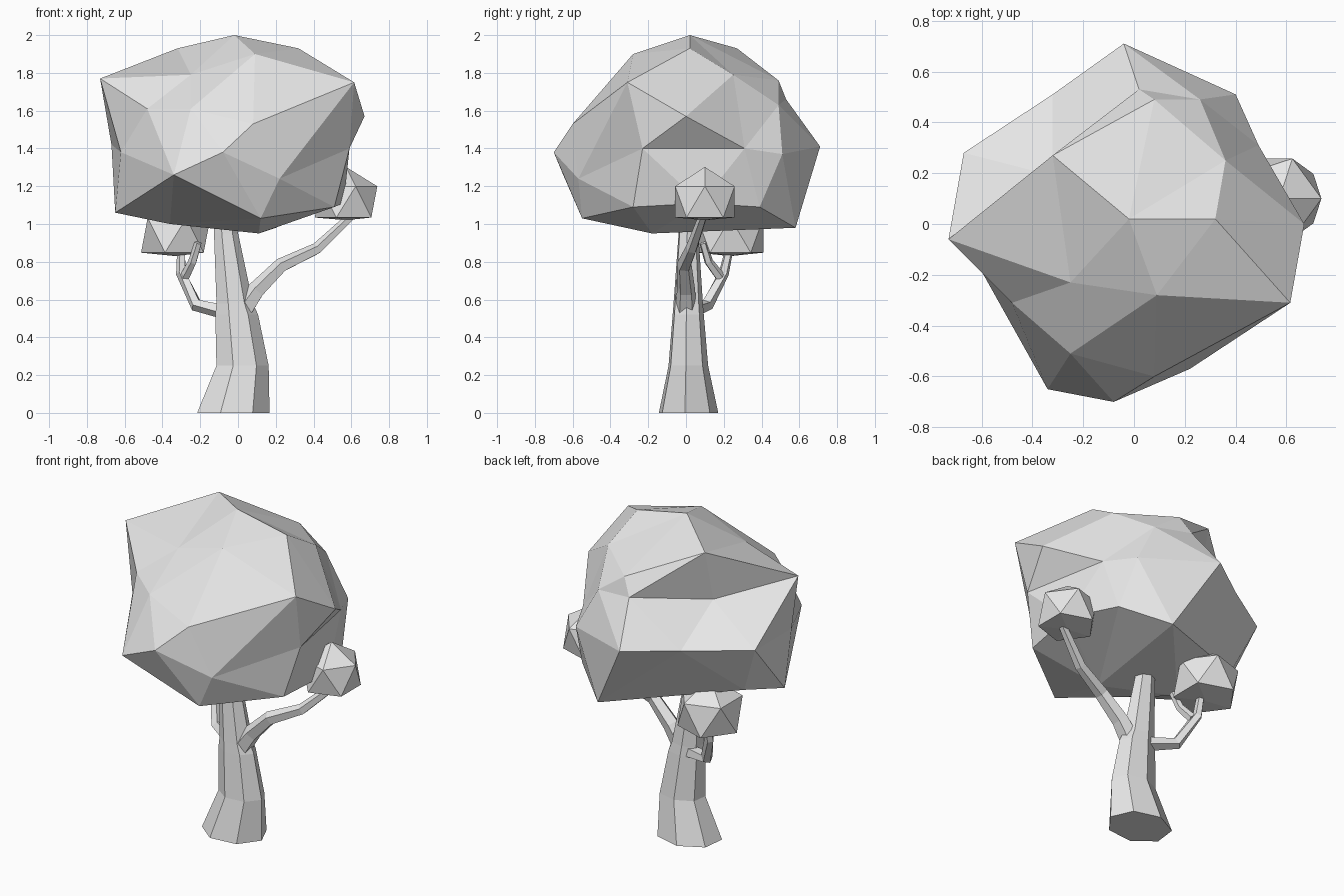
import bpy, bmesh, math
from mathutils import Vector

cube = bpy.data.objects.get("Cube")
if cube:
    bpy.data.objects.remove(cube, do_unlink=True)

grey = bpy.data.materials.new("pale_grey")
grey.use_nodes = True
GREY = (0.8, 0.8, 0.8, 1)
grey.diffuse_color = GREY
grey.node_tree.nodes["Principled BSDF"].inputs["Base Color"].default_value = GREY


def finish(bm, name):
    bmesh.ops.recalc_face_normals(bm, faces=bm.faces)
    mesh = bpy.data.meshes.new(name)
    bm.to_mesh(mesh)
    bm.free()
    mesh.materials.append(grey)
    obj = bpy.data.objects.new(name, mesh)
    bpy.context.collection.objects.link(obj)
    return obj


def bridge(bm, rings):
    """Join rings of vertices with quads and cap both ends."""
    count = len(rings[0])
    for low, high in zip(rings, rings[1:]):
        for i in range(count):
            j = (i + 1) % count
            bm.faces.new((low[i], low[j], high[j], high[i]))
    bm.faces.new(rings[0])
    bm.faces.new(rings[-1])


def branch(name, path, start, end, sides=5):
    """Tapered faceted tube along a path."""
    bm = bmesh.new()
    points = [Vector(p) for p in path]
    last = len(points) - 1
    rings = []
    for k, p in enumerate(points):
        along = (points[min(k + 1, last)] - points[max(k - 1, 0)]).normalized()
        u = along.cross(Vector((0, 1, 0))).normalized()
        v = along.cross(u)
        r = start + (end - start) * k / last
        angles = [math.tau * i / sides for i in range(sides)]
        rings.append([bm.verts.new(p + r * (u * math.cos(a) + v * math.sin(a))) for a in angles])
    bridge(bm, rings)
    return finish(bm, name)


def leaf_clump(name, centre, radius, floor):
    """Twenty-sided clump with its lower tip pressed flat."""
    bm = bmesh.new()
    bmesh.ops.create_icosphere(bm, subdivisions=1, radius=radius)
    for v in bm.verts:
        v.co += Vector(centre)
        v.co.z = max(v.co.z, floor)
    return finish(bm, name)


# Trunk: flared seven-sided rings, (x, y, z, x radius, y radius)
trunk_rings = [
    (-0.03, 0.01, 0, 0.198, 0.162),
    (0.02, 0.01, 0.25, 0.143, 0.108),
    (-0.01, 0.01, 0.52, 0.117, 0.085),
    (-0.02, 0.01, 0.58, 0.1, 0.08),
    (-0.065, 0.012, 0.95, 0.066, 0.054),
    (-0.07, 0.012, 1.1, 0.055, 0.047),
]
bm = bmesh.new()
rings = []
for x, y, z, rx, ry in trunk_rings:
    ring = []
    for i in range(7):
        a = math.tau * (i - 0.11) / 7
        ring.append(bm.verts.new((x + rx * math.cos(a), y + ry * math.sin(a), z)))
    rings.append(ring)
bridge(bm, rings)
finish(bm, "trunk")

# Branches
branch("left_branch", [(0.03, 0, 0.55), (0.1, 0, 0.65), (0.23, -0.01, 0.78),
                       (0.42, 0.03, 0.87), (0.6, 0.09, 1.04)], 0.058, 0.024)
branch("right_branch", [(-0.06, 0.04, 0.535), (-0.22, 0.11, 0.57),
                        (-0.3, 0.2, 0.74), (-0.3, 0.23, 0.87)], 0.042, 0.022)
branch("right_twig", [(-0.28, 0.18, 0.72), (-0.24, 0.12, 0.8), (-0.21, 0.09, 0.9)], 0.028, 0.02)

# Small leaf clumps
leaf_clump("left_leaf_clump", (0.572, 0.1, 1.117), 0.185, 1.02)
leaf_clump("right_leaf_clump", (-0.33, 0.235, 0.94), 0.205, 0.83)

# Crown: irregular corners, joined by the hull of their directions from the middle
corners = [
    # upper corners
    (-0.02, 0.02, 2), (-0.32, 0.27, 1.93), (0.32, 0.02, 1.93), (0.09, -0.28, 1.9),
    (-0.73, -0.06, 1.77), (0.615, -0.31, 1.75), (-0.25, -0.23, 1.79), (0.36, 0.25, 1.79),
    (0.08, 0.49, 1.76),
    # middle corners
    (-0.48, -0.31, 1.61), (-0.25, -0.51, 1.61), (0.08, -0.6, 1.53), (-0.08, -0.7, 1.38),
    (0.67, 0, 1.57), (0.59, -0.23, 1.4), (0.49, 0.31, 1.4), (0.4, 0.51, 1.37),
    (0.02, 0.53, 1.66), (0.26, 0.49, 1.63), (-0.04, 0.71, 1.41), (-0.32, 0.19, 1.61),
    (-0.32, 0.51, 1.41), (-0.67, 0.28, 1.42), (-0.62, -0.15, 1.38),
    # lower corners
    (-0.34, -0.65, 1.26), (0.22, -0.57, 1.24), (0.12, -0.55, 1.03), (0.11, -0.18, 0.95),
    (0.51, -0.28, 1.09), (0.56, 0.08, 1.11), (0.44, 0.39, 1.09), (0.2, 0.58, 0.98),
    (-0.54, 0.2, 1.11), (-0.65, -0.04, 1.06), (-0.36, -0.05, 1),
]
middle = Vector((-0.02, 0, 1.42))
bm = bmesh.new()
verts = [bm.verts.new((Vector(c) - middle).normalized()) for c in corners]
bmesh.ops.convex_hull(bm, input=verts)
for v, c in zip(verts, corners):
    v.co = c


def fold_between(a, b):
    """Turn the edge that separates two corners so that it joins them."""
    for edge in list(bm.edges):
        tips = {v for f in edge.link_faces for v in f.verts} - set(edge.verts)
        if tips == {verts[a], verts[b]}:
            bmesh.utils.edge_rotate(edge, True)
            return


fold_between(14, 15)  # overhang on the left side
fold_between(1, 4)    # ridge above the hollow at the back
fold_between(31, 32)  # straight lower rim at the back
finish(bm, "crown")
